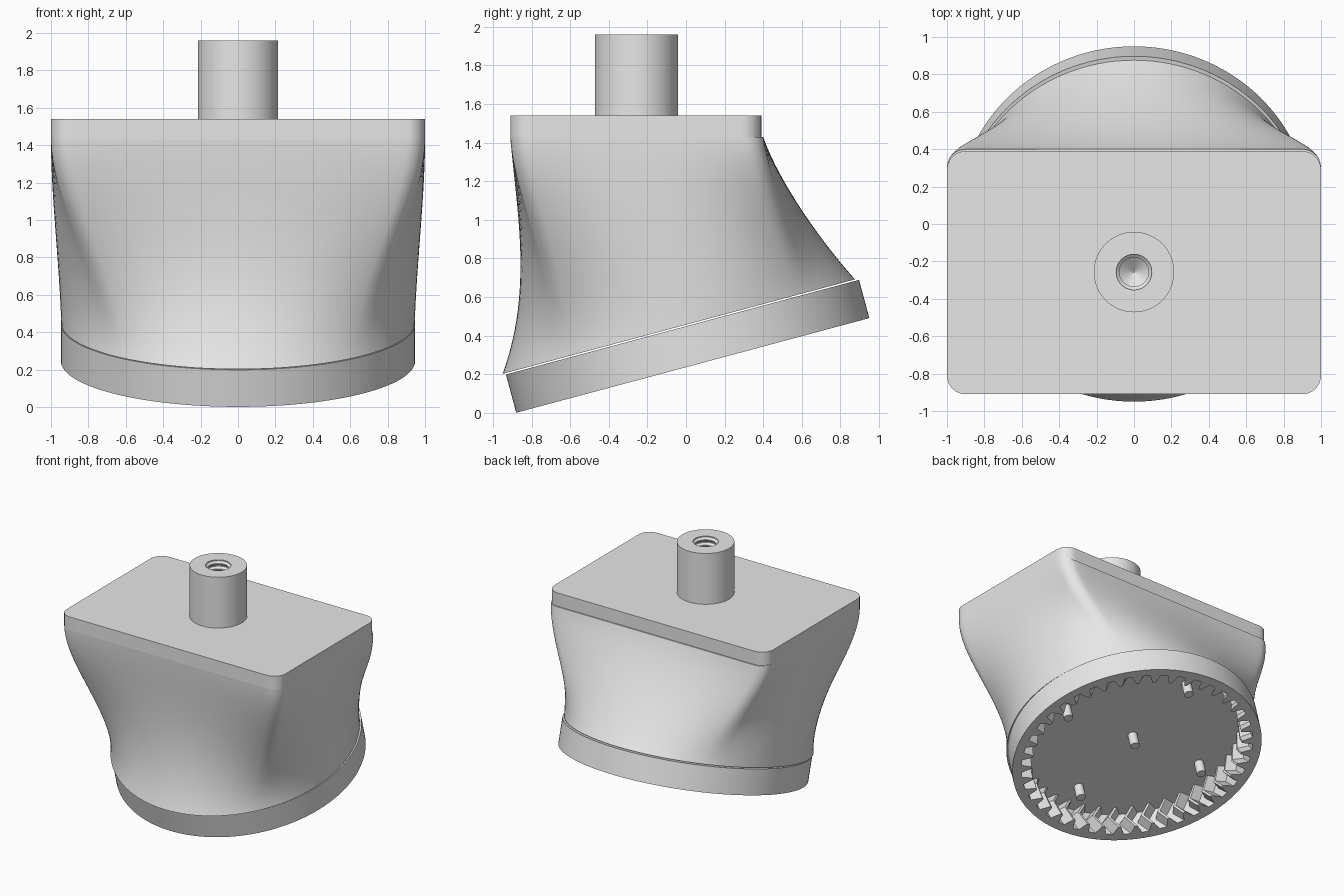
import bpy
import bmesh
from math import sin, cos, pi, radians
from mathutils import Vector, Matrix

cube = bpy.data.objects.get("Cube")
if cube:
    bpy.data.objects.remove(cube, do_unlink=True)

grey = bpy.data.materials.new("plain_grey")
grey.use_nodes = True
grey.diffuse_color = (0.8, 0.8, 0.8, 1)
grey.node_tree.nodes["Principled BSDF"].inputs["Base Color"].default_value = (0.8, 0.8, 0.8, 1)

TILT = radians(15)
RADIUS = 0.945
RING_HEIGHT = 0.205
TOP_Z, PLATE_Z = 1.54, 1.43


def loft(name, loops, matrix=Matrix()):
    """Skin equal-length closed loops and cap both ends."""
    bm = bmesh.new()
    rows = [[bm.verts.new(matrix @ Vector(p)) for p in loop] for loop in loops]
    n = len(rows[0])
    for a, b in zip(rows, rows[1:]):
        for i in range(n):
            j = (i + 1) % n
            bm.faces.new((a[i], a[j], b[j], b[i]))
    bm.faces.new(rows[0])
    bm.faces.new(rows[-1])
    bmesh.ops.recalc_face_normals(bm, faces=bm.faces)
    mesh = bpy.data.meshes.new(name)
    bm.to_mesh(mesh)
    bm.free()
    mesh.materials.append(grey)
    obj = bpy.data.objects.new(name, mesh)
    bpy.context.collection.objects.link(obj)
    bpy.ops.object.select_all(action='DESELECT')
    obj.select_set(True)
    bpy.context.view_layer.objects.active = obj
    bpy.ops.object.shade_smooth_by_angle(angle=radians(30))
    return obj


def circle(r, z, n=64):
    return [(r * cos(2 * pi * i / n), r * sin(2 * pi * i / n), z) for i in range(n)]


def rounded_rect(y0, y1, z, r=0.1, arc=8, side=28):
    """Rounded rectangle points, each paired with its angle on the round end."""
    mid, hx, hy = (y0 + y1) / 2, 1 - r, (y1 - y0) / 2 - r
    spread = radians(4)
    corners = []
    for q, (sx, sy) in enumerate([(1, 1), (-1, 1), (-1, -1), (1, -1)]):
        row = []
        for k in range(arc + 1):
            a = (q + k / arc) * pi / 2
            p = Vector((sx * hx + r * cos(a), mid + sy * hy + r * sin(a), z))
            row.append((p, q * pi / 2 + pi / 4 + (2 * k / arc - 1) * spread))
        corners.append(row)
    out = []
    for q, row in enumerate(corners):
        out += row
        (p, a), (p2, _) = row[-1], corners[(q + 1) % 4][0]
        for k in range(1, side):
            t = k / side
            out.append((p.lerp(p2, t), a + t * (pi / 2 - 2 * spread)))
    return out


# Top plate
plate = [p for p, _ in rounded_rect(-0.91, 0.39, TOP_Z)]
loft("top_plate", [plate, [(p.x, p.y, PLATE_Z) for p in plate]])


# Body flowing from the rectangle to the tilted circle
def body_curve(start, a):
    s, c = sin(a), cos(a)
    w = s * s
    end = Vector((RADIUS * c, -0.037 + RADIUS * s * cos(TILT), 0.447 + RADIUS * s * sin(TILT)))
    # Pull of the two handles at the front and back
    y1, z1, y2, z2 = (0.03, 0.38, 0.16, 0.445) if s < 0 else (0.08, 0.23, -0.18, 0.20)
    h1 = start + Vector((0, y1 * w, -0.3 * (1 - w) - z1 * w))
    h2 = end + Vector((0.01 * c, y2 * w, 0.32 * (1 - w) + z2 * w))
    return start, h1, h2, end


def bezier(p, t):
    u = 1 - t
    return p[0] * u**3 + p[1] * 3 * u * u * t + p[2] * 3 * u * t * t + p[3] * t**3


curves = [body_curve(p, a) for p, a in rounded_rect(-0.91, 0.40, PLATE_Z)]
STEPS = 28
loft("body", [[bezier(c, k / STEPS) for c in curves] for k in range(STEPS + 1)])

# Tilted ring with an internal herringbone gear
ring_matrix = Matrix.Translation((0, 0.035, 0.246)) @ Matrix.Rotation(TILT, 4, 'X')
TEETH, ROOT, TIP = 40, 0.88, 0.80
tooth = [(0, ROOT), (0.2, ROOT), (0.4, ROOT), (0.62, TIP), (0.78, TIP)]
profile = [((i + f) * 2 * pi / TEETH, r) for i in range(TEETH) for f, r in tooth]


def gear_loop(z, twist=0):
    return [(r * cos(a + twist), r * sin(a + twist), z) for a, r in profile]


def rim_loop(z):
    return [((RADIUS + 0.002) * cos(a), (RADIUS + 0.002) * sin(a), z) for a, _ in profile]


FLOOR = 0.2
loft("gear_ring", [rim_loop(RING_HEIGHT), rim_loop(0), gear_loop(0),
                   gear_loop(FLOOR / 2, 0.08), gear_loop(FLOOR)], ring_matrix)

# Pins standing on the gear floor
for name, x, y in [("centre", 0, 0), ("left", 1, 0), ("right", -1, 0), ("back", 0, 1), ("front", 0, -1)]:
    place = ring_matrix @ Matrix.Translation((x * 0.65, y * 0.65, 0))
    loft(name + "_pin", [circle(0.036, 0.09, 24), circle(0.036, FLOOR + 0.002, 24)], place)

# Boss with a threaded blind hole and a drilled cone end
HEIGHT, PITCH = 0.42, 0.045
loops = [circle(0.215, 0), circle(0.215, HEIGHT), circle(0.095, HEIGHT)]
for i in range(6):
    z = HEIGHT - i * PITCH
    loops += [circle(0.095, z - 0.008), circle(0.078, z - 0.022),
              circle(0.078, z - 0.030), circle(0.095, z - PITCH + 0.001)]
loops += [circle(0.08, 0.14), circle(0.002, 0.08)]
loft("threaded_boss", loops, Matrix.Translation((0, -0.257, TOP_Z)))
